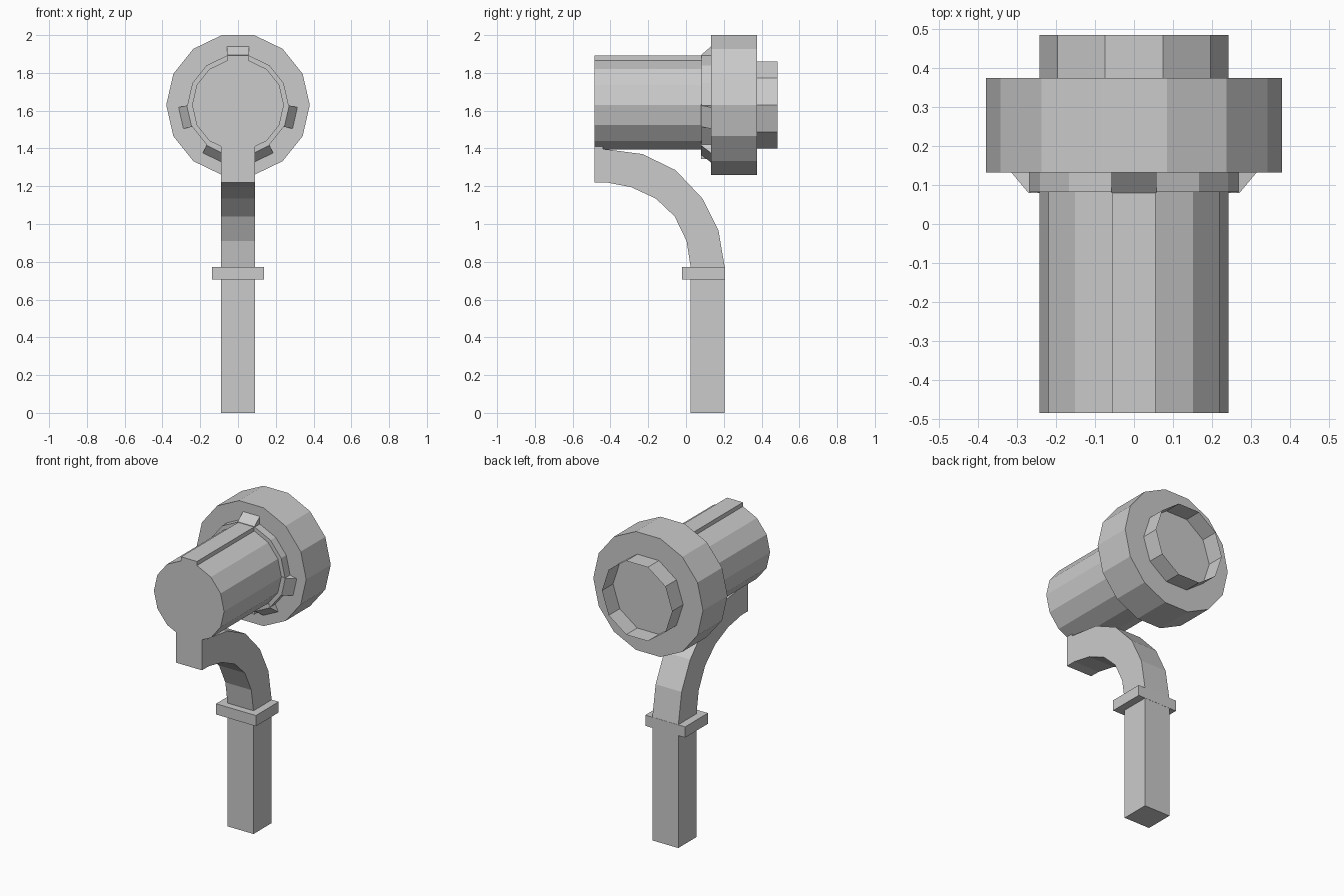
import bpy
import bmesh
from math import sin, cos, pi
from mathutils import Matrix, Vector

if "Cube" in bpy.data.objects:
    bpy.data.objects.remove(bpy.data.objects["Cube"], do_unlink=True)

grey = bpy.data.materials.new("plain_grey")
grey.use_nodes = True
grey.diffuse_color = (0.6, 0.6, 0.6, 1)
grey.node_tree.nodes["Principled BSDF"].inputs["Base Color"].default_value = (0.6, 0.6, 0.6, 1)

AXIS_Z = 1.63   # height of the head's axis
SIDES = 14


def finish(name, bm):
    bmesh.ops.recalc_face_normals(bm, faces=bm.faces)
    mesh = bpy.data.meshes.new(name)
    bm.to_mesh(mesh)
    bm.free()
    mesh.materials.append(grey)
    obj = bpy.data.objects.new(name, mesh)
    bpy.context.collection.objects.link(obj)
    return obj


def loft(name, rings, caps=True):
    """Join equal rings of points with quads."""
    bm = bmesh.new()
    loops = [[bm.verts.new(p) for p in ring] for ring in rings]
    n = len(loops[0])
    for a, b in zip(loops, loops[1:]):
        for i in range(n):
            j = (i + 1) % n
            bm.faces.new((a[i], a[j], b[j], b[i]))
    if caps:
        bm.faces.new(loops[0])
        bm.faces.new(loops[-1])
    return finish(name, bm)


def ngon(n, r, y):
    """Ring around the head axis with a flat side on top."""
    angles = [(k + 0.5) * 2 * pi / n for k in range(n)]
    return [(r * sin(a), y, AXIS_Z + r * cos(a)) for a in angles]


def box(name, x, y0, y1, z0, z1):
    return loft(name, [[(-x, y0, z), (x, y0, z), (x, y1, z), (-x, y1, z)] for z in (z0, z1)])


# Head: long barrel, flange, wide ring
for name, r, y0, y1 in (("barrel", 0.243, -0.485, 0.135),
                        ("flange", 0.268, 0.082, 0.135),
                        ("wide_ring", 0.38, 0.132, 0.375)):
    loft(name, [ngon(SIDES, r, y0), ngon(SIDES, r, y1)])

# Open rim at the back of the head
loft("back_rim", [ngon(10, 0.243, 0.375), ngon(10, 0.243, 0.485)], caps=False)

# Rail along the top of the barrel
box("top_rail", 0.055, -0.485, 0.135, 1.85, 1.892)

# Wedge clips on every fourth flat of the flange
for k in (-8, -4, 0, 4, 8):
    turn = Matrix.Rotation(k * 2 * pi / SIDES, 4, 'Y')
    profile = ((0.08, 0.24), (0.08, 0.265), (0.135, 0.312), (0.135, 0.24))
    rings = [[turn @ Vector((x, y, r)) + Vector((0, 0, AXIS_Z)) for y, r in profile]
             for x in (-0.058, 0.058)]
    loft("clip", rings)
box("bottom_clip", 0.058, 0.08, 0.135, 1.345, 1.41)

# Curved neck, as pairs of outer and inner points
outer = ((-0.485, 1.4), (-0.42, 1.395), (-0.23, 1.37), (-0.055, 1.285),
         (0.087, 1.135), (0.172, 0.965), (0.205, 0.77))
inner = ((-0.485, 1.22), (-0.42, 1.22), (-0.29, 1.195), (-0.16, 1.135),
         (-0.06, 1.04), (0.003, 0.91), (0.025, 0.77))
loft("neck", [[(-0.09, *o), (0.09, *o), (0.09, *i), (-0.09, *i)] for o, i in zip(outer, inner)])
box("neck_bracket", 0.09, -0.485, -0.44, 1.3, 1.42)

# Handle post and collar
box("post", 0.09, 0.025, 0.205, 0, 0.77)
box("collar", 0.138, -0.02, 0.206, 0.705, 0.772)
